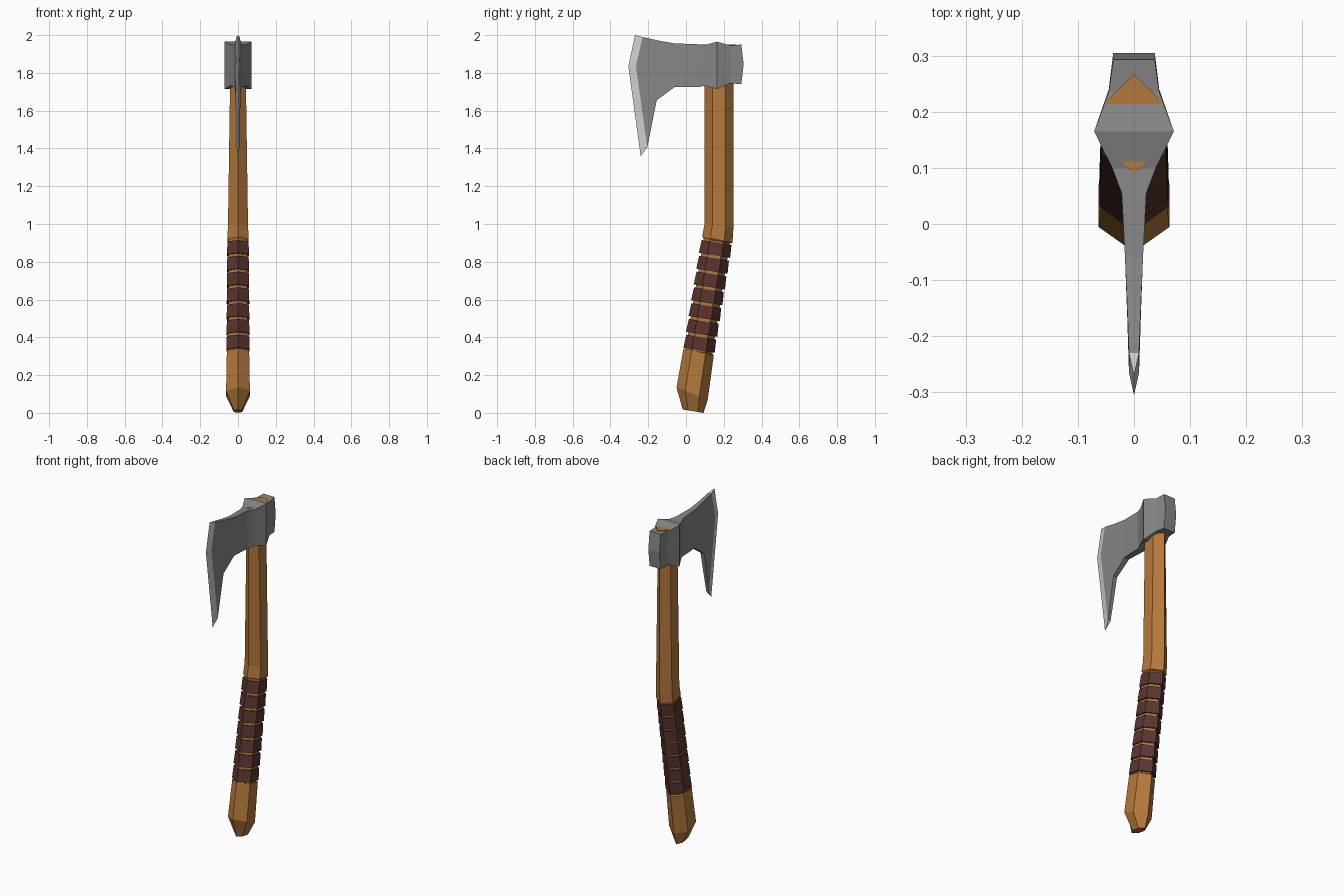
import bpy
import bmesh
from mathutils import Vector

cube = bpy.data.objects.get("Cube")
if cube:
    bpy.data.objects.remove(cube, do_unlink=True)


def make_material(name, rgb):
    mat = bpy.data.materials.new(name)
    mat.use_nodes = True
    color = (*rgb, 1.0)
    mat.diffuse_color = color
    mat.node_tree.nodes["Principled BSDF"].inputs["Base Color"].default_value = color
    return mat


wood = make_material("warm wood", (0.46, 0.19, 0.045))
leather = make_material("dark leather", (0.10, 0.036, 0.03))
steel = make_material("grey steel", (0.24, 0.24, 0.24))
edge_steel = make_material("bright edge steel", (0.62, 0.62, 0.62))


def loft(name, rings, mats, start_cap=True, first_strip_mat=0):
    """Skin a list of six-point rings into a flat-shaded solid."""
    bm = bmesh.new()
    loops = [[bm.verts.new(p) for p in ring] for ring in rings]
    for s, (a, b) in enumerate(zip(loops, loops[1:])):
        for i in range(6):
            j = (i + 1) % 6
            face = bm.faces.new((a[i], a[j], b[j], b[i]))
            face.material_index = first_strip_mat if s == 0 else 0
    for ring in ([loops[0]] if start_cap else []) + [loops[-1]]:
        bm.faces.new([ring[k] for k in (0, 1, 4, 5)])
        bm.faces.new([ring[k] for k in (1, 2, 3, 4)])
    bmesh.ops.remove_doubles(bm, verts=bm.verts[:], dist=0.0002)
    bmesh.ops.recalc_face_normals(bm, faces=bm.faces[:])
    mesh = bpy.data.meshes.new(name)
    bm.to_mesh(mesh)
    bm.free()
    for mat in mats:
        mesh.materials.append(mat)
    obj = bpy.data.objects.new(name, mesh)
    bpy.context.collection.objects.link(obj)
    return obj


def hex_ring(front, back, w):
    """Hexagon with ridges at front and back and flat sides of half width w."""
    f, b = Vector((0, *front)), Vector((0, *back))
    side = Vector((w, 0, 0))
    near, far = f.lerp(b, 0.27), f.lerp(b, 0.73)
    return [f, near + side, far + side, b, far - side, near - side]


# Grip axis, running from the bend down to the pommel
grip_top, grip_bottom = Vector((0, 0.163, 0.91)), Vector((0, 0.068, 0.325))
axis = (grip_bottom - grip_top).normalized()
across = Vector((0, -axis.z, axis.y))


def grip_ring(t, depth, w):
    c = grip_top.lerp(grip_bottom, t)
    f, b = c - across * depth, c + across * depth
    return hex_ring(f.yz, b.yz, w)


# Wooden handle: flared top, bend, thinner grip core, pommel
handle = [
    hex_ring((0.09, 1.951), (0.267, 1.951), 0.049),
    hex_ring((0.098, 1.74), (0.251, 1.74), 0.042),
    hex_ring((0.098, 1.0), (0.251, 0.98), 0.053),
    hex_ring((0.086, 0.935), (0.246, 0.90), 0.056),
    grip_ring(0.0, 0.070, 0.050),
    grip_ring(1.0, 0.072, 0.052),
    hex_ring((-0.013, 0.342), (0.147, 0.305), 0.059),
    hex_ring((-0.05, 0.135), (0.115, 0.07), 0.063),
    hex_ring((-0.018, 0.018), (0.093, 0.0), 0.022),
]
loft("handle", handle, [wood])

# Leather bands around the grip
BANDS = 7
for i in range(BANDS):
    start, end = (i + 0.09) / BANDS, (i + 0.91) / BANDS
    w = 0.056 + 0.004 * i / BANDS
    loft(f"grip_band_{i + 1}",
         [grip_ring(start, 0.080, w), grip_ring(end, 0.084, w + 0.002)], [leather])

# Axe head: top, middle and bottom (y, z) of each slice, then its half width
slices = [
    ((-0.27, 2.0), (-0.305, 1.835), (-0.24, 1.36), 0.0),
    ((-0.23, 1.99), (-0.265, 1.835), (-0.205, 1.405), 0.009),
    ((-0.14, 1.97), (-0.15, 1.83), (-0.155, 1.655), 0.0125),
    ((-0.06, 1.956), (-0.06, 1.84), (-0.06, 1.725), 0.016),
    ((0.055, 1.952), (0.055, 1.84), (0.065, 1.725), 0.022),
    ((0.10, 1.948), (0.10, 1.84), (0.10, 1.732), 0.039),
    ((0.165, 1.965), (0.165, 1.84), (0.165, 1.715), 0.071),
    ((0.235, 1.945), (0.24, 1.845), (0.235, 1.745), 0.045),
    ((0.293, 1.95), (0.305, 1.845), (0.293, 1.74), 0.037),
]
head = []
for top, mid, low, w in slices:
    head.append([(w, *p) for p in (top, mid, low)] + [(-w, *p) for p in (low, mid, top)])
loft("axe_head", head, [steel, edge_steel], start_cap=False, first_strip_mat=1)
